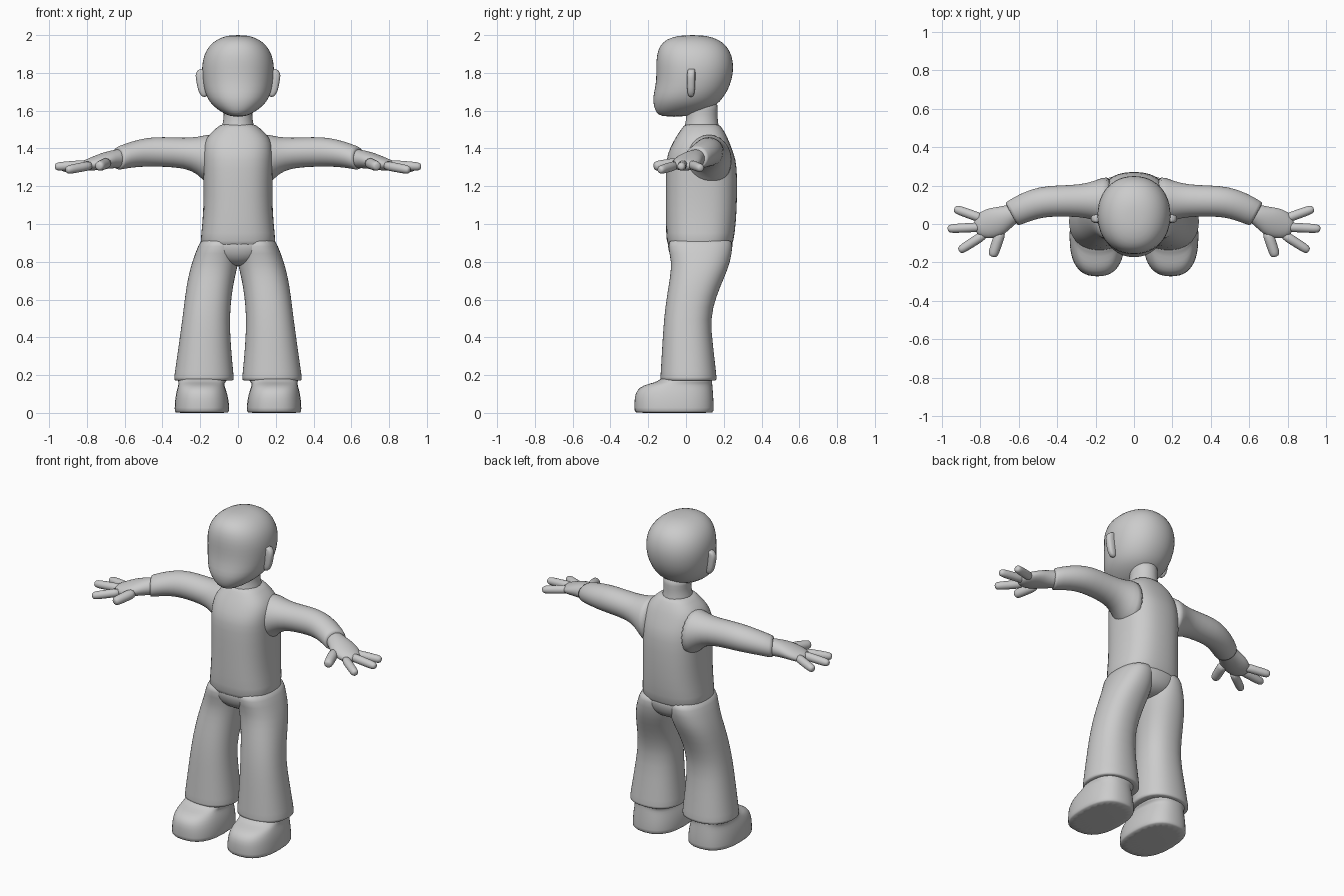
import bpy, bmesh, math
from mathutils import Vector


def loft(name, rings, n=24, e=2.0, mirror=False):
    """Skin rings of (centre, U half-axis, V half-axis) into a smooth closed tube."""
    bm = bmesh.new()
    loops = []
    for c, u, v in rings:
        loop = []
        for i in range(n):
            a = 2 * math.pi * i / n
            p, q = math.cos(a), math.sin(a)
            p = math.copysign(abs(p) ** (2 / e), p)
            q = math.copysign(abs(q) ** (2 / e), q)
            loop.append(bm.verts.new(Vector(c) + Vector(u) * p + Vector(v) * q))
        loops.append(loop)
    for a, b in zip(loops, loops[1:]):
        for i in range(n):
            j = (i + 1) % n
            bm.faces.new((a[i], a[j], b[j], b[i]))
    bm.faces.new(loops[0])
    bm.faces.new(loops[-1])
    bmesh.ops.recalc_face_normals(bm, faces=bm.faces)
    for f in bm.faces:
        f.smooth = True
    me = bpy.data.meshes.new(name)
    bm.to_mesh(me)
    bm.free()
    ob = bpy.data.objects.new(name, me)
    bpy.context.collection.objects.link(ob)
    if mirror:
        ob.modifiers.new("mirror", 'MIRROR').use_mirror_merge = False
    s = ob.modifiers.new("smooth", 'SUBSURF')
    s.levels = s.render_levels = 1
    return ob


def flat(z, x0, x1, y0, y1):
    """Horizontal ring from its bounds."""
    return (((x0 + x1) / 2, (y0 + y1) / 2, z), ((x1 - x0) / 2, 0, 0), (0, (y1 - y0) / 2, 0))


def sym(z, w, y0, y1):
    return flat(z, -w, w, y0, y1)


def limb(x, y, deg, w, z0, z1):
    """Upright ring across an arm heading at deg in plan."""
    a = math.radians(deg)
    return ((x, y, (z0 + z1) / 2), (-math.sin(a) * w, math.cos(a) * w, 0), (0, 0, (z1 - z0) / 2))


def finger(name, a, b, r):
    a, b = Vector(a), Vector(b)
    d = (b - a).normalized()
    u = d.cross(Vector((0, 0, 1))).normalized()
    v = u.cross(d)
    steps = ((0, 1.1), (0.45, 1), (0.85, 1), (0.96, 0.8), (1, 0.4))
    loft(name, [(a.lerp(b, t), u * r * k, v * r * k) for t, k in steps], n=12, mirror=True)


# Head and neck
loft("head", [sym(*r) for r in (
    (1.567, .035, -.13, .0), (1.59, .085, -.16, .08), (1.625, .135, -.172, .16),
    (1.67, .168, -.178, .20), (1.73, .185, -.162, .235), (1.80, .193, -.158, .252),
    (1.86, .191, -.160, .252), (1.92, .172, -.152, .234), (1.965, .132, -.125, .195),
    (1.99, .085, -.075, .14), (2.0, .035, -.01, .08))], e=2.15)
loft("neck", [sym(*r) for r in (
    (1.46, .10, -.03, .19), (1.52, .085, -.005, .172), (1.56, .076, .0, .168),
    (1.60, .076, .0, .168), (1.66, .085, -.01, .17))])
loft("ear", [flat(*r) for r in (
    (1.67, .165, .188, .012, .04), (1.70, .16, .212, .006, .047), (1.75, .16, .22, .004, .05),
    (1.79, .16, .229, .004, .05), (1.815, .165, .215, .008, .05), (1.822, .17, .198, .012, .045))],
    n=12, e=2.8, mirror=True)

# Shirt body and sleeves
loft("shirt", [sym(*r) for r in (
    (.86, .19, -.09, .235), (.90, .203, -.105, .252), (1.0, .189, -.108, .266),
    (1.15, .182, -.108, .273), (1.31, .187, -.108, .272), (1.37, .188, -.10, .255),
    (1.43, .182, -.072, .232), (1.475, .155, -.045, .213), (1.51, .112, -.02, .19),
    (1.535, .085, -.003, .173))], e=2.5)
loft("sleeve", [limb(*r) for r in (
    (.11, .12, 0, .135, 1.17, 1.485), (.17, .122, 0, .118, 1.215, 1.472),
    (.215, .122, 0, .10, 1.265, 1.461), (.28, .121, 0, .084, 1.296, 1.456),
    (.40, .12, 0, .081, 1.303, 1.462), (.48, .115, -8, .081, 1.304, 1.458),
    (.56, .09, -21, .077, 1.300, 1.439), (.635, .052, -29, .070, 1.285, 1.41),
    (.638, .050, -29, .066, 1.289, 1.406))], mirror=True)

# Hands with three fingers and a thumb
loft("palm", [limb(*r) for r in (
    (.59, .075, -29, .05, 1.30, 1.40), (.65, .045, -29, .054, 1.295, 1.395),
    (.70, .018, -26, .077, 1.292, 1.382), (.75, .0, -20, .080, 1.284, 1.364),
    (.80, -.012, -14, .066, 1.28, 1.343), (.83, -.018, -12, .035, 1.29, 1.33))], mirror=True)
finger("outer_finger", (.78, .025, 1.316), (.935, .08, 1.295), .025)
finger("middle_finger", (.78, -.015, 1.316), (.97, -.025, 1.303), .025)
finger("inner_finger", (.77, -.05, 1.312), (.91, -.14, 1.285), .025)
finger("thumb", (.69, -.03, 1.325), (.737, -.17, 1.305), .029)

# Trousers
loft("trouser_seat", [sym(*r) for r in (
    (.94, .185, -.095, .25), (.89, .20, -.10, .25), (.84, .18, -.09, .24),
    (.80, .12, -.06, .21), (.775, .06, -.01, .15))], e=2.4)
loft("trouser_leg", [flat(*r) for r in (
    (.93, .01, .188, -.085, .24), (.89, -.005, .21, -.10, .25), (.80, -.005, .244, -.077, .237),
    (.72, .016, .265, -.085, .205), (.62, .034, .281, -.102, .162), (.50, .044, .295, -.118, .128),
    (.35, .037, .316, -.127, .145), (.20, .022, .338, -.136, .162), (.172, .02, .341, -.138, .165),
    (.17, .03, .332, -.128, .155))], e=2.25, mirror=True)

# Shoes
loft("shoe", [flat(*r) for r in (
    (0, .05, .332, -.268, .143), (.003, .046, .337, -.274, .148), (.05, .046, .336, -.275, .148),
    (.10, .055, .33, -.272, .145), (.135, .068, .32, -.25, .142), (.155, .075, .315, -.20, .14),
    (.165, .06, .318, -.145, .14), (.20, .05, .32, -.125, .14))], e=2.5, mirror=True)
